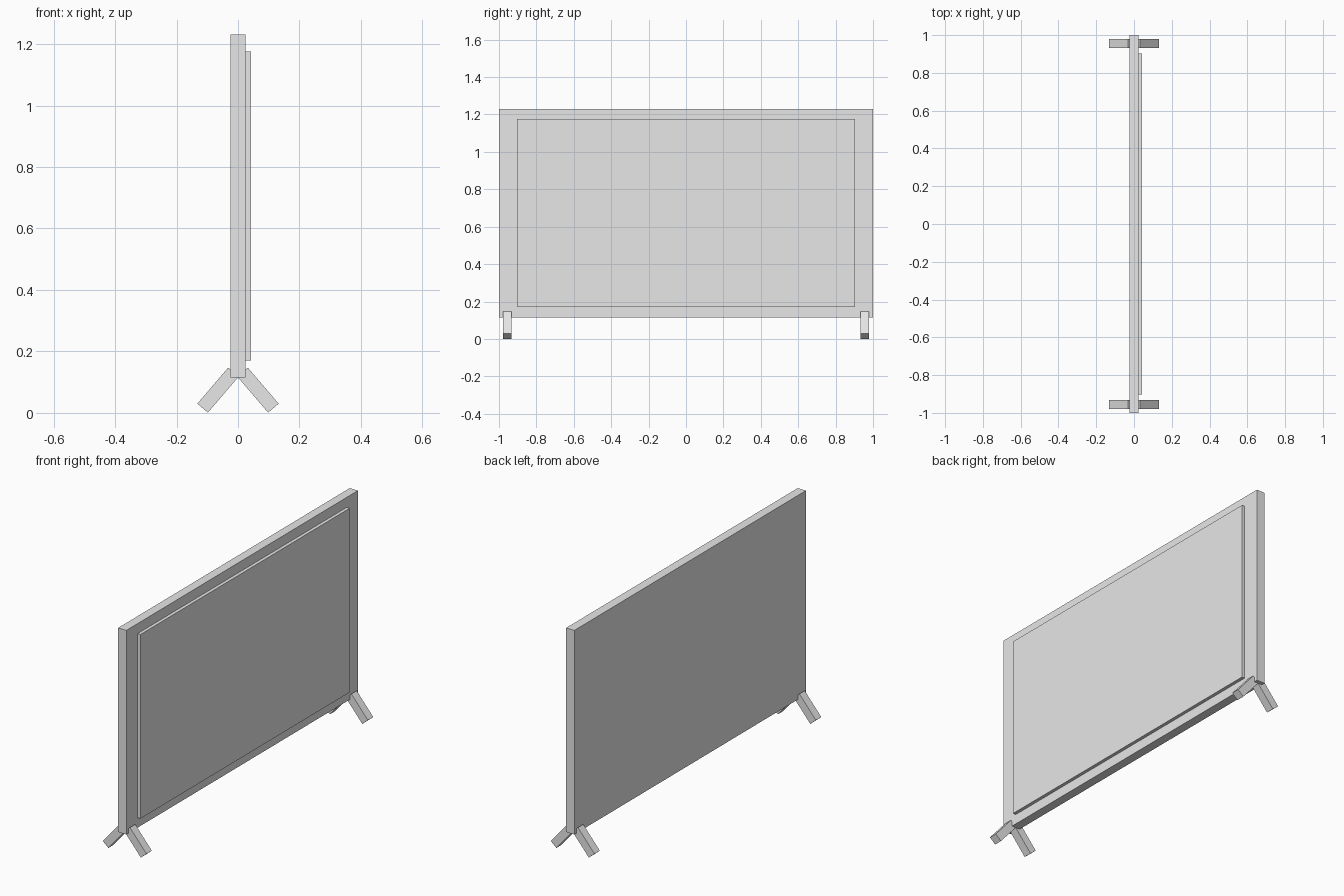
import bpy
from math import radians

cube = bpy.data.objects.get("Cube")
if cube:
    bpy.data.objects.remove(cube, do_unlink=True)

# Single light grey plastic
grey = bpy.data.materials.new("light_grey")
grey.use_nodes = True
colour = (0.8, 0.8, 0.8, 1)
grey.diffuse_color = colour
grey.node_tree.nodes["Principled BSDF"].inputs["Base Color"].default_value = colour


def box(name, centre, size, tilt=0):
    """Box of a given size, tilted about the y axis."""
    bpy.ops.mesh.primitive_cube_add(size=1, location=centre, rotation=(0, tilt, 0))
    ob = bpy.context.object
    ob.name = name
    ob.scale = size
    bpy.ops.object.transform_apply(location=False, rotation=False, scale=True)
    ob.data.materials.append(grey)
    return ob


# Upright main panel
box("main_panel", (0, 0, 0.673), (0.05, 2, 1.115))

# Thin raised panel on the left face
box("raised_panel", (0.034, 0, 0.673), (0.018, 1.806, 1.006))

# Splayed feet, a pair at each end
for end, y in (("front", -0.956), ("back", 0.956)):
    for side, s in (("left", 1), ("right", -1)):
        box(f"{end}_{side}_foot", (s * 0.065, y, 0.074),
            (0.154, 0.046, 0.045), s * radians(49.5))
